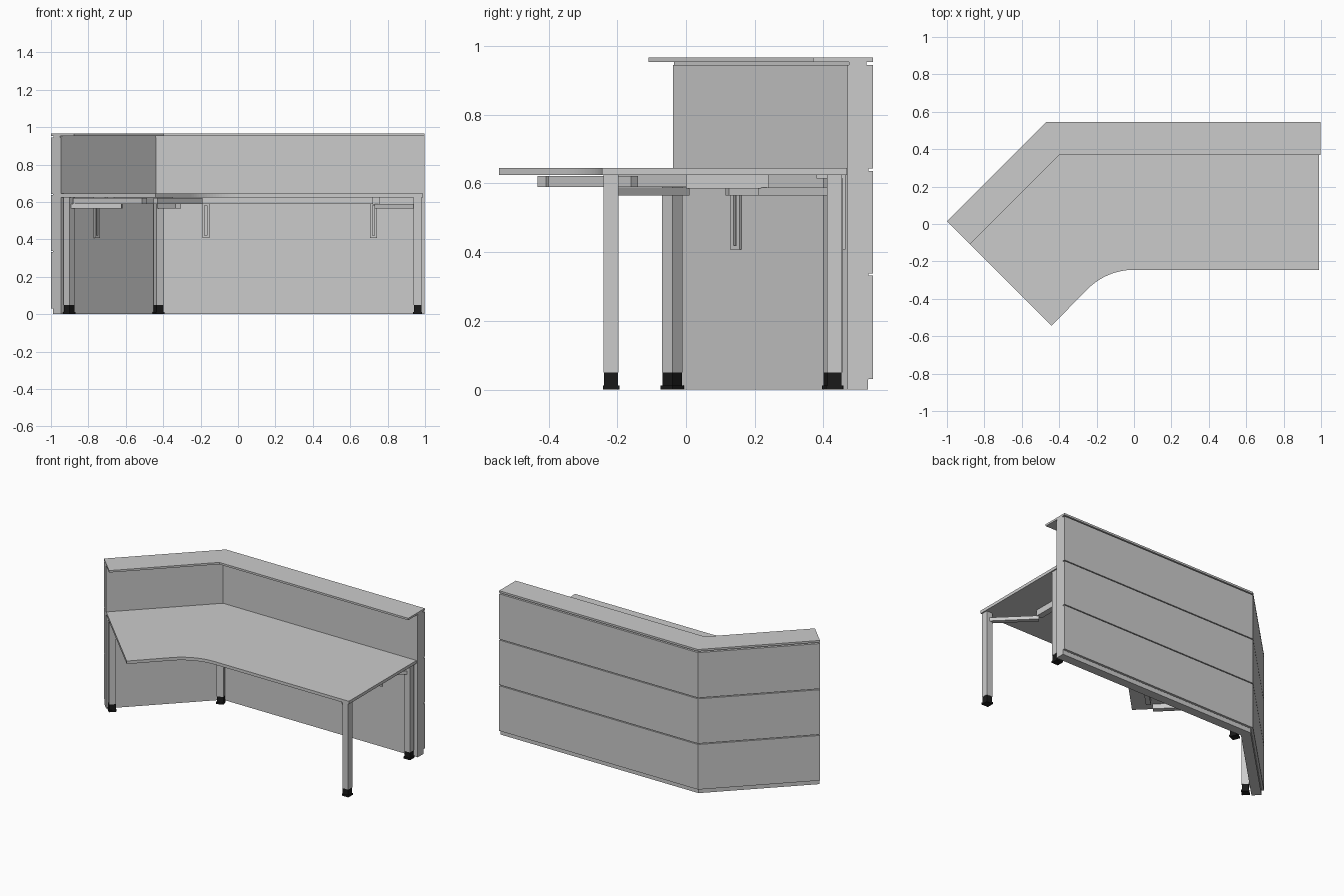
import bpy, bmesh, math
from mathutils import Vector

if "Cube" in bpy.data.objects:
    bpy.data.objects.remove(bpy.data.objects["Cube"])

black = bpy.data.materials.new("black_plastic")
black.diffuse_color = (0.01, 0.01, 0.01, 1)
black.use_nodes = True
black.node_tree.nodes["Principled BSDF"].inputs["Base Color"].default_value = black.diffuse_color

# Outer plan line of the counter wall: left end, bend, right end
A, B, C = Vector((-1.0, 0.015)), Vector((-0.47, 0.545)), Vector((0.998, 0.545))
R2 = math.sqrt(0.5)


def prism(name, pts, z0, z1, mat=None):
    """Extrude a plan outline between two heights."""
    bm = bmesh.new()
    face = bm.faces.new([bm.verts.new((p[0], p[1], z0)) for p in pts])
    ext = bmesh.ops.extrude_face_region(bm, geom=[face])
    for v in ext["geom"]:
        if isinstance(v, bmesh.types.BMVert):
            v.co.z = z1
    bmesh.ops.recalc_face_normals(bm, faces=bm.faces)
    me = bpy.data.meshes.new(name)
    bm.to_mesh(me)
    bm.free()
    ob = bpy.data.objects.new(name, me)
    bpy.context.collection.objects.link(ob)
    if mat:
        me.materials.append(mat)
    return ob


def inset(d):
    """Wall line moved inwards by d, with a mitred bend."""
    return (A + Vector((R2, -R2)) * d,
            B + Vector((d * math.tan(math.pi / 8), -d)),
            C + Vector((0, -d)))


def wall(name, d0, d1, z0, z1):
    """Left wing and right run of a wall layer."""
    o, i = inset(d0), inset(d1)
    prism("left_" + name, [o[0], o[1], i[1], i[0]], z0, z1)
    prism("right_" + name, [o[1], o[2], i[2], i[1]], z0, z1)


def bar(name, p, q, w, z0, z1):
    """Straight bar between two plan points."""
    p, q = Vector(p), Vector(q)
    d = (q - p).normalized()
    n = Vector((-d.y, d.x)) * w / 2
    prism(name, [p + n, p - n, q - n, q + n], z0, z1)


def square(c, side, deg):
    r = side * R2
    return [(c[0] + r * math.cos(math.radians(deg + 45 + 90 * k)),
             c[1] + r * math.sin(math.radians(deg + 45 + 90 * k))) for k in range(4)]


# Counter wall: plinth, core, three cladding boards, shadow gap, counter top
wall("plinth", 0.015, 0.075, 0.0, 0.03)
wall("wall_core", 0.014, 0.075, 0.03, 0.945)
for k, (z0, z1) in enumerate([(0.031, 0.332), (0.338, 0.637), (0.643, 0.945)]):
    wall(f"cladding_{k + 1}", 0.0, 0.014, z0, z1)
wall("counter_spacer", 0.02, 0.07, 0.945, 0.953)
wall("counter_top", 0.0, 0.175, 0.953, 0.966)

# Desk top with concave rounded front
back = inset(0.077)
r, cy = 0.35, -0.595
arc = [(r * math.cos(math.radians(a)), cy + r * math.sin(math.radians(a)))
       for a in [90 + 45 * k / 16 for k in range(17)]]
prism("desk_top", [back[0], back[1], (0.99, back[2].y), (0.99, -0.245)] + arc
      + [(-0.441, -0.544)], 0.625, 0.645)

# Legs with black feet
for name, c, deg in [("front_right", (0.96, -0.218), 0), ("back_right", (0.96, 0.432), 0),
                     ("corner", (-0.425, 0.427), 22.5), ("left", (-0.902, -0.04), 45)]:
    prism(name + "_leg", square(c, 0.043, deg), 0.05, 0.625)
    prism(name + "_foot", square(c, 0.040, deg), 0.012, 0.05, black)
    prism(name + "_foot_base", square(c, 0.048, deg), 0.0, 0.012, black)

# Support beams under the desk
bar("long_beam", (-0.36, 0.14), (0.76, 0.14), 0.05, 0.59, 0.625)
bar("wing_beam", (-0.68, -0.18), (-0.36, 0.14), 0.05, 0.59, 0.625)
bar("wing_end_beam", (-0.87, -0.05), (-0.50, -0.42), 0.035, 0.59, 0.622)
bar("wing_front_beam", (-0.44, -0.39), (-0.20, -0.15), 0.03, 0.59, 0.622)
bar("end_beam", (0.74, 0.0), (0.74, 0.24), 0.04, 0.585, 0.625)

# Arms from legs to beams
bar("front_right_arm", (0.95, -0.208), (0.74, 0.0), 0.03, 0.565, 0.588)
bar("back_right_arm", (0.95, 0.422), (0.74, 0.22), 0.03, 0.565, 0.588)
bar("left_arm", (-0.89, -0.045), (-0.62, -0.115), 0.03, 0.565, 0.588)
bar("corner_arm", (-0.42, 0.415), (-0.32, 0.12), 0.03, 0.565, 0.588)

# Slotted hanging brackets against the wall
for k, (c, d) in enumerate([((-0.755, 0.145), Vector((R2, R2))),
                            ((-0.172, 0.46), Vector((1, 0))), ((0.724, 0.46), Vector((1, 0)))]):
    c = Vector(c)
    for s in (-1, 1):
        bar(f"bracket_{k + 1}_strip", c + d * 0.006 * s, c + d * 0.019 * s, 0.008, 0.42, 0.58)
    for z0, z1 in ((0.408, 0.42), (0.58, 0.625)):
        bar(f"bracket_{k + 1}_end", c - d * 0.019, c + d * 0.019, 0.008, z0, z1)
    n = Vector((d.y, -d.x))
    bar(f"bracket_{k + 1}_foot", c, c + n * 0.08, 0.038, 0.615, 0.625)
